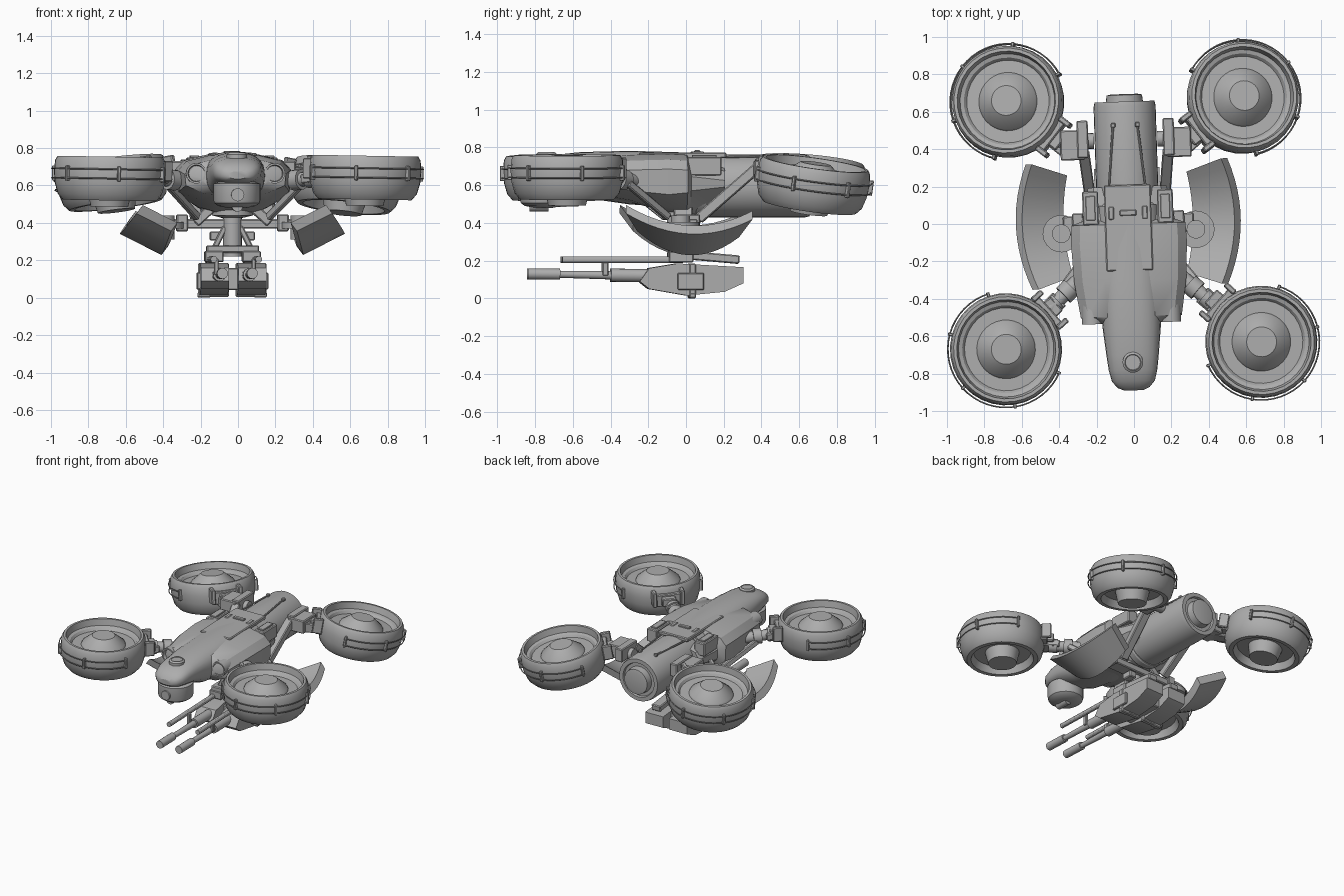
import bpy, bmesh, math
from math import sin, cos, pi, radians
from mathutils import Matrix, Vector

cube = bpy.data.objects.get("Cube")
if cube:
    bpy.data.objects.remove(cube, do_unlink=True)

GREY = (0.42, 0.42, 0.42, 1)
mat = bpy.data.materials.new("gunmetal_grey")
mat.use_nodes = True
mat.diffuse_color = GREY
mat.node_tree.nodes["Principled BSDF"].inputs["Base Color"].default_value = GREY

# The airframe is yawed slightly; rotors carry their own placement
YAW = Matrix.Translation((-0.03, 0, 0)) @ Matrix.Rotation(radians(1.85), 4, 'Z')
parts = []


def finish(name, bm, matrix=YAW):
    bmesh.ops.recalc_face_normals(bm, faces=bm.faces)
    me = bpy.data.meshes.new(name)
    bm.to_mesh(me)
    bm.free()
    me.materials.append(mat)
    ob = bpy.data.objects.new(name, me)
    ob.matrix_world = matrix
    bpy.context.scene.collection.objects.link(ob)
    parts.append(ob)
    return ob


def skin(name, rings, matrix=YAW):
    """Join rings of points into a capped surface."""
    bm = bmesh.new()
    vs = [[bm.verts.new(p) for p in r] for r in rings]
    n = len(vs[0])
    for a, b in zip(vs, vs[1:]):
        for i in range(n):
            bm.faces.new((a[i], a[(i + 1) % n], b[(i + 1) % n], b[i]))
    bm.faces.new(vs[0])
    bm.faces.new(vs[-1])
    return finish(name, bm, matrix)


def lathe(name, profile, matrix, seg=32):
    return skin(name, [[(r * cos(2 * pi * i / seg), r * sin(2 * pi * i / seg), z)
                        for i in range(seg)] for r, z in profile], matrix)


def box(name, c, s, rot=(0, 0, 0), matrix=YAW, bevel=0.006):
    bm = bmesh.new()
    bmesh.ops.create_cube(bm, size=1, matrix=Matrix.Diagonal((*s, 1)))
    bmesh.ops.bevel(bm, geom=bm.edges[:], offset=min(bevel, min(s) * 0.2), segments=1, affect='EDGES')
    r = [Matrix.Rotation(radians(a), 4, ax) for a, ax in zip(rot, 'XYZ')]
    bm.transform(Matrix.Translation(c) @ r[2] @ r[1] @ r[0])
    return finish(name, bm, matrix)


def rod(name, a, b, r, r2=None, seg=16):
    a, b = Vector(a), Vector(b)
    d = b - a
    place = Matrix.Translation(a) @ d.to_track_quat('Z', 'Y').to_matrix().to_4x4()
    return lathe(name, [(r, 0), (r2 or r, d.length)], YAW @ place, seg)


def beam(name, a, b, w, h):
    a, b = Vector(a), Vector(b)
    d = b - a
    place = Matrix.Translation((a + b) / 2) @ d.to_track_quat('Y', 'Z').to_matrix().to_4x4()
    return box(name, (0, 0, 0), (w, d.length, h), matrix=YAW @ place)


# Ducted rotors: closed shell with a sunken disc and a conical hub
DUCT = [(0.07, -0.145), (0.1, -0.145), (0.12, -0.06), (0.2, -0.06), (0.22, -0.112), (0.25, -0.112),
        (0.278, -0.08), (0.295, -0.02), (0.3, 0.04), (0.295, 0.1), (0.282, 0.122), (0.265, 0.122),
        (0.255, 0.075), (0.235, 0.068), (0.222, 0.05), (0.157, 0.05), (0.15, 0.065), (0.08, 0.122)]


def rotor(name, x, y, z, tilt, toward):
    m = (Matrix.Translation((x, y, z)) @ Matrix.Rotation(radians(tilt[0]), 4, 'X')
         @ Matrix.Rotation(radians(tilt[1]), 4, 'Y') @ Matrix.Rotation(radians(toward), 4, 'Z'))
    lathe(name + "_duct", DUCT, m)
    # Guard rails and clips, open on the arm side (local +x)
    for rz in (0.005, 0.055):
        arc = [radians(65 + 230 * i / 32) for i in range(33)]
        skin(name + "_rail", [[((0.311 + 0.004 * cos(k * pi / 2)) * cos(t),
                                (0.311 + 0.004 * cos(k * pi / 2)) * sin(t),
                                rz + 0.004 * sin(k * pi / 2)) for k in range(4)] for t in arc], m)
    for k in range(5):
        t = radians(66 + 57 * k)
        box(name + "_clip", (0, 0, 0), (0.03, 0.016, 0.08),
            matrix=m @ Matrix.Rotation(t, 4, 'Z') @ Matrix.Translation((0.305, 0, 0.03)))
    # Mounting bracket on the arm side
    box(name + "_bracket", (0.29, 0, 0.03), (0.06, 0.2, 0.09), matrix=m)
    box(name + "_hinge", (0.33, 0, 0.03), (0.07, 0.1, 0.06), matrix=m)
    for s in (-1, 1):
        box(name + "_lug", (0.315, s * 0.1, 0.05), (0.07, 0.03, 0.11), matrix=m)


rotor("front_right_rotor", -0.685, -0.67, 0.632, (0, 1), 42)
rotor("front_left_rotor", 0.68, -0.63, 0.637, (0, 1), 138)
rotor("rear_right_rotor", -0.668, 0.65, 0.607, (-5, -7), -38)
rotor("rear_left_rotor", 0.577, 0.67, 0.595, (-8, 6), 218)


# Hull: faceted wide midsection with a keel
def hull_ring(y, w, top, side, low):
    half = [(0, top), (0.45 * w, top - 0.005), (0.85 * w, top - 0.035), (w, top - 0.085),
            (w * 0.98, side), (0.6 * w, (side + low) / 2 - 0.02), (0.3 * w, low), (0, low)]
    return [(px, y, pz) for px, pz in half] + [(-px, y, pz) for px, pz in half[-2:0:-1]]


skin("hull", [hull_ring(*r) for r in (
    (-0.53, 0.18, 0.725, 0.62, 0.57), (-0.495, 0.27, 0.745, 0.60, 0.55),
    (-0.3, 0.30, 0.765, 0.57, 0.51), (-0.1, 0.31, 0.77, 0.55, 0.46),
    (0.0, 0.305, 0.765, 0.56, 0.44), (0.02, 0.25, 0.73, 0.57, 0.44), (0.2, 0.21, 0.71, 0.59, 0.45))])


# Nose fuselage running into the hull
def oval(y, w, zc, h, n=24, e=0.8):
    f = lambda v: math.copysign(abs(v) ** e, v)
    return [(w * f(cos(2 * pi * i / n)), y, zc + h * f(sin(2 * pi * i / n))) for i in range(n)]


skin("nose", [oval(*r) for r in (
    (-0.89, 0.05, 0.655, 0.02), (-0.875, 0.085, 0.66, 0.038), (-0.84, 0.115, 0.668, 0.056),
    (-0.78, 0.13, 0.675, 0.072), (-0.7, 0.14, 0.675, 0.085), (-0.56, 0.155, 0.655, 0.12),
    (-0.3, 0.17, 0.64, 0.142), (0.1, 0.17, 0.62, 0.15))])
up = lambda x, y, z: YAW @ Matrix.Translation((x, y, z))
lathe("nose_sensor", [(0.055, 0), (0.055, 0.02), (0.043, 0.03), (0.04, 0.025)], up(0, -0.74, 0.745), 24)
lathe("chin_turret", [(0.05, -0.02), (0.1, -0.01), (0.12, 0.005), (0.125, 0.02), (0.125, 0.11),
                      (0.1, 0.118), (0.1, 0.16)], up(0, -0.755, 0.5), 28)
rod("chin_lens", (0, -0.87, 0.55), (0, -0.89, 0.55), 0.035)
rod("chin_camera", (0, -0.73, 0.49), (0, -0.83, 0.49), 0.03)

# Tail engine barrel and its nozzle
TAIL = YAW @ Matrix.Translation((0, 0, 0.595)) @ Matrix.Rotation(-pi / 2, 4, 'X')
lathe("tail_barrel", [(0.16, 0.02), (0.166, 0.12), (0.166, 0.63), (0.16, 0.655), (0.13, 0.655),
                      (0.125, 0.64), (0.1, 0.64), (0.095, 0.69), (0.07, 0.695)], TAIL)
lathe("tail_collar", [(0.172, 0.05), (0.178, 0.06), (0.178, 0.1), (0.172, 0.11)], TAIL)
box("spine_panel", (0, -0.02, 0.758), (0.25, 0.46, 0.03))
box("spine_latch", (0, 0.06, 0.775), (0.09, 0.03, 0.02))

for s in (-1, 1):
    # Hull fittings
    lathe("intake", [(0.055, 0), (0.055, 0.12), (0.045, 0.12), (0.04, 0.09)],
          YAW @ Matrix.Translation((s * 0.21, -0.41, 0.665)) @ Matrix.Rotation(pi / 2, 4, 'X'), 20)
    rod("spine_pipe", (s * 0.065, 0.53, 0.757), (s * 0.115, 0.03, 0.745), 0.006, seg=8)
    box("pipe_clamp", (s * 0.065, 0.53, 0.758), (0.025, 0.025, 0.022))
    box("side_pack", (s * 0.2, 0.09, 0.70), (0.085, 0.18, 0.1))
    box("side_pack_lid", (s * 0.2, 0.09, 0.753), (0.05, 0.13, 0.014))
    box("spine_stop", (s * 0.09, 0.06, 0.765), (0.03, 0.07, 0.025))

    # Front arm: stepped joint out to the rotor
    a, b = Vector((s * 0.25, -0.27, 0.62)), Vector((s * 0.47, -0.47, 0.645))
    for t0, t1, r in ((0, 0.45, 0.04), (0.3, 0.5, 0.055), (0.45, 0.7, 0.038), (0.65, 0.85, 0.05)):
        rod("front_arm_joint", a.lerp(b, t0), a.lerp(b, t1), r)
    beam("front_arm_link", a.lerp(b, 0.6), b, 0.1, 0.05)
    beam("front_arm_brace", (s * 0.19, -0.1, 0.43), (s * 0.36, -0.32, 0.61), 0.035, 0.04)

    # Rear arm: strut rising from the cross beam to a yoke
    beam("rear_arm_strut", (s * 0.19, 0.06, 0.42), (s * 0.225, 0.38, 0.7), 0.06, 0.055)
    box("rear_arm_yoke", (s * 0.285, 0.43, 0.68), (0.13, 0.16, 0.1))
    box("rear_arm_plate", (s * 0.23, 0.46, 0.69), (0.06, 0.2, 0.1))
    rod("rear_arm_pivot", (s * 0.17, 0.45, 0.67), (s * 0.37, 0.45, 0.67), 0.042)
    beam("rear_arm_link", (s * 0.31, 0.4, 0.67), (s * 0.43, 0.5, 0.65), 0.09, 0.07)

    # Curved shield: bowed slab facing outward and down, inner edge shorter
    along, out = Vector((s * 0.89, 0, 0.45)), Vector((s * 0.45, 0, -0.89))
    mid = Vector((s * 0.49, 0, 0.285))
    rings = []
    for i in range(13):
        u = i / 6 - 1
        base = mid - out * (0.115 * u * u - 0.018 * u)
        w = 0.125 - 0.02 * u * u
        far, near = Vector((0, 0.335 * u, 0)), Vector((0, 0.27 * u, 0))
        rings.append([base + far + along * w, base + near - along * w,
                      base + near - along * (w + 0.01) - out * 0.055,
                      base + far + along * (w - 0.01) - out * 0.055])
    skin("shield", rings)
    lathe("shield_mount", [(0.05, -0.015), (0.1, -0.015), (0.1, 0.02), (0.05, 0.02)],
          up(s * 0.36, -0.04, 0.385), 20)
    rod("shield_pin", (s * 0.36, -0.04, 0.31), (s * 0.36, -0.04, 0.44), 0.05)
    box("beam_clamp", (s * 0.27, 0, 0.4), (0.06, 0.13, 0.09))
    beam("beam_hanger", (s * 0.2, -0.02, 0.4), (s * 0.1, -0.02, 0.49), 0.1, 0.05)

# Cross beam and central column
box("cross_beam", (0, 0, 0.395), (0.7, 0.1, 0.05))
rod("column", (0, -0.03, 0.22), (0, -0.03, 0.48), 0.05)
lathe("column_ring", [(0.07, 0), (0.11, 0.01), (0.11, 0.04), (0.07, 0.05)], up(0, -0.03, 0.43))
box("gun_bridge", (0, -0.03, 0.26), (0.28, 0.12, 0.04))

# Twin guns
box("gun_spacer", (0, 0.05, 0.1), (0.06, 0.3, 0.12))
SIDE = [(-0.25, 0.09), (-0.2, 0.16), (-0.05, 0.185), (0.3, 0.165), (0.3, 0.08), (0.2, 0.035),
        (0, 0.015), (-0.2, 0.05)]
for s in (-1, 1):
    gx = s * 0.1
    skin("gun_body", [[(gx + dx, y, z) for y, z in SIDE] for dx in (-0.075, 0.075)])
    box("gun_rear_band", (gx, 0.03, 0.095), (0.165, 0.035, 0.18))
    box("gun_side_plate", (s * 0.178, 0.02, 0.09), (0.025, 0.14, 0.09))
    box("gun_foot", (s * 0.15, 0.03, 0.015), (0.07, 0.035, 0.03))
    box("gun_top_box", (gx, 0.13, 0.218), (0.075, 0.3, 0.045), (-5, 0, 0))
    box("gun_cradle", (gx, -0.03, 0.22), (0.1, 0.13, 0.06))
    beam("column_brace", (s * 0.11, -0.03, 0.24), (s * 0.04, -0.03, 0.38), 0.05, 0.03)
    box("column_pack", (s * 0.09, 0.02, 0.33), (0.06, 0.08, 0.05))
    rod("lower_barrel", (s * 0.08, -0.2, 0.12), (s * 0.08, -0.7, 0.128), 0.026, 0.018)
    rod("muzzle", (s * 0.08, -0.67, 0.128), (s * 0.08, -0.84, 0.13), 0.029)
    rod("barrel_sleeve", (s * 0.08, -0.2, 0.12), (s * 0.08, -0.4, 0.123), 0.035)
    rod("upper_barrel", (s * 0.12, -0.02, 0.205), (s * 0.12, -0.66, 0.205), 0.018, seg=12)
    box("barrel_tie", (s * 0.1, -0.43, 0.165), (0.025, 0.03, 0.09))

# Smooth shading with sharp edges kept
bpy.ops.object.select_all(action='DESELECT')
for ob in parts:
    ob.select_set(True)
bpy.context.view_layer.objects.active = parts[0]
bpy.ops.object.shade_smooth_by_angle(angle=radians(30))
